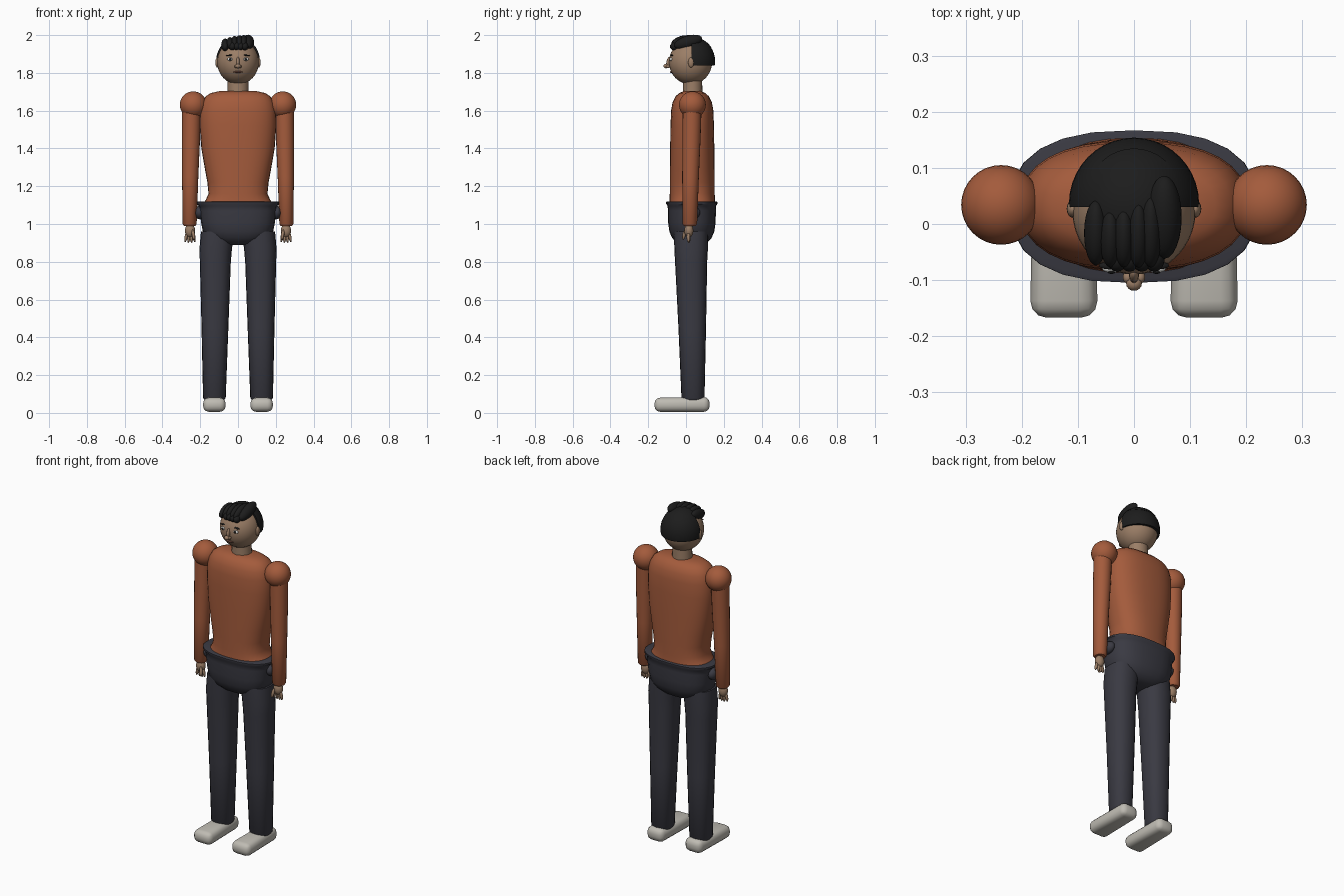
import bpy, bmesh, math
from mathutils import Matrix, Vector

if "Cube" in bpy.data.objects:
    bpy.data.objects.remove(bpy.data.objects["Cube"])


def material(name, rgb):
    m = bpy.data.materials.new(name)
    m.diffuse_color = (*rgb, 1)
    m.use_nodes = True
    m.node_tree.nodes["Principled BSDF"].inputs["Base Color"].default_value = m.diffuse_color
    return m


SHIRT = material("rust shirt", (0.37, 0.105, 0.045))
TROUSERS = material("charcoal trousers", (0.042, 0.042, 0.055))
SKIN = material("tan skin", (0.33, 0.21, 0.135))
HAIR = material("black hair", (0.012, 0.012, 0.012))
SHOE = material("pale grey shoe", (0.52, 0.5, 0.45))
WHITE = material("eye white", (0.75, 0.75, 0.72))
LIP = material("brown lip", (0.2, 0.085, 0.06))


def finish(bm, name, mat, angle=50):
    bmesh.ops.recalc_face_normals(bm, faces=bm.faces)
    me = bpy.data.meshes.new(name)
    bm.to_mesh(me)
    bm.free()
    me.materials.append(mat)
    ob = bpy.data.objects.new(name, me)
    bpy.context.collection.objects.link(ob)
    bpy.ops.object.select_all(action='DESELECT')
    ob.select_set(True)
    bpy.context.view_layer.objects.active = ob
    bpy.ops.object.shade_smooth_by_angle(angle=math.radians(angle))
    return ob


def loft(name, mat, sections, n=24, power=2.0):
    """Stack of superellipse rings: (z, rx, ry, cx, cy)."""
    bm = bmesh.new()
    rings = []
    for z, rx, ry, cx, cy in sections:
        ring = []
        for i in range(n):
            a = 2 * math.pi * i / n
            c, s = math.cos(a), math.sin(a)
            x = math.copysign(abs(c) ** (2 / power), c) * rx
            y = math.copysign(abs(s) ** (2 / power), s) * ry
            ring.append(bm.verts.new((cx + x, cy + y, z)))
        rings.append(ring)
    for a, b in zip(rings, rings[1:]):
        for i in range(n):
            j = (i + 1) % n
            bm.faces.new((a[i], a[j], b[j], b[i]))
    bm.faces.new(rings[0])
    bm.faces.new(rings[-1])
    return finish(bm, name, mat)


def ball(name, mat, loc, r, tilt=(0, 0), seg=24, cuts=()):
    """Ellipsoid, tilted about x and y, optionally trimmed by planes."""
    bm = bmesh.new()
    m = (Matrix.Translation(loc) @ Matrix.Rotation(tilt[0], 4, 'X')
         @ Matrix.Rotation(tilt[1], 4, 'Y') @ Matrix.Diagonal((*r, 1)))
    bmesh.ops.create_uvsphere(bm, u_segments=seg, v_segments=seg // 2, radius=1, matrix=m)
    for co, no in cuts:
        res = bmesh.ops.bisect_plane(bm, geom=bm.verts[:] + bm.edges[:] + bm.faces[:],
                                     plane_co=co, plane_no=Vector(no), clear_inner=True)
        edges = [e for e in res['geom_cut'] if isinstance(e, bmesh.types.BMEdge)]
        bmesh.ops.contextual_create(bm, geom=edges)
    return finish(bm, name, mat)


# Shirt body: narrow waist, flared hem, domed shoulders
body = [(1.10, .192, .122), (1.125, .172, .12), (1.16, .156, .119), (1.22, .162, .119),
        (1.29, .175, .118), (1.40, .194, .117), (1.52, .203, .115), (1.60, .201, .112),
        (1.645, .19, .104), (1.675, .172, .089), (1.693, .145, .07), (1.703, .10, .045)]
loft("shirt_body", SHIRT, [(z, a, b, 0, .033) for z, a, b in body], 32, 2.4)

# Hips with a flared waistband
hips = [(.888, .06, .05), (.90, .115, .08), (.925, .16, .104), (.96, .186, .119),
        (1.01, .196, .126), (1.07, .203, .127), (1.095, .207, .128), (1.107, .221, .136),
        (1.117, .22, .136), (1.12, .212, .129)]
loft("trouser_hips", TROUSERS, [(z, a, b, 0, .031) for z, a, b in hips], 24, 2.5)

for s, side in ((-1, "left"), (1, "right")):
    # Trouser leg
    loft(side + "_trouser_leg", TROUSERS,
         [(.065, .05, .05, s * .125, .037), (.08, .06, .061, s * .125, .037),
          (.45, .071, .073, s * .122, .033), (.80, .082, .085, s * .12, .027),
          (.87, .086, .089, s * .118, .027), (.96, .088, .09, s * .108, .027)], 20, 2.3)
    ball(side + "_pocket_bulge", TROUSERS, (s * .205, .03, 1.06), (.028, .045, .035))

    # Shoe: rounded block
    bm = bmesh.new()
    bmesh.ops.create_cube(bm, size=1, matrix=Matrix.Translation((s * .125, -.021, .045))
                          @ Matrix.Diagonal((.114, .292, .078, 1)))
    for v in bm.verts:
        v.co.x += (v.co.x - s * .125) * (.06 if v.co.y < 0 else -.05)
        if v.co.y < 0 and v.co.z > .04:
            v.co.z -= .004
    bmesh.ops.bevel(bm, geom=bm.edges[:], offset=.03, segments=3, profile=.5, affect='EDGES')
    finish(bm, side + "_shoe", SHOE)

    # Sleeve and ball shoulder
    loft(side + "_sleeve", SHIRT,
         [(.99, .03, .031, s * .256, .02), (1.0, .037, .039, s * .256, .02),
          (1.25, .043, .044, s * .253, .024), (1.45, .048, .048, s * .249, .029),
          (1.63, .05, .05, s * .246, .033)], 20)
    ball(side + "_shoulder", SHIRT, (s * .237, .034, 1.631), (.071, .071, .071), seg=32)

    # Hand: palm, four fingers and a thumb
    ball(side + "_palm", SKIN, (s * .254, .015, .965), (.027, .024, .036))
    for i in range(4):
        k = i - 1.5
        ball(f"{side}_finger_{i + 1}", SKIN,
             (s * (.254 + k * .014), .017 - abs(k) * .003, .928 + abs(k) * .003),
             (.0078, .0095, .03), (0, -s * k * .12), 12)
    ball(side + "_thumb", SKIN, (s * .236, -.01, .943), (.009, .009, .028), (-.2, s * .15), 12)

    # Ear, eye, brow, nostril
    ball(side + "_ear", SKIN, (s * .109, .027, 1.855), (.011, .016, .027), seg=16)
    ball(side + "_eye", WHITE, (s * .04, -.079, 1.872), (.017, .008, .009), seg=16)
    ball(side + "_pupil", HAIR, (s * .04, -.085, 1.872), (.0075, .004, .0075), seg=12)
    ball(side + "_brow", HAIR, (s * .042, -.074, 1.893), (.021, .007, .004), (0, s * .1), 12)
    ball(side + "_nostril", SKIN, (s * .011, -.095, 1.834), (.009, .011, .009), seg=12)

# Neck and head
loft("neck", SKIN, [(1.67, .056, .052, 0, .035), (1.735, .055, .051, 0, .035),
                    (1.79, .055, .051, 0, .035)])
ball("head", SKIN, (0, .024, 1.857), (.11, .114, .118), seg=40)
ball("nose_bridge", SKIN, (0, -.09, 1.857), (.009, .014, .029), (-.2, 0), 16)
ball("nose_tip", SKIN, (0, -.106, 1.836), (.014, .013, .012), seg=16)
ball("mouth", LIP, (0, -.078, 1.805), (.025, .008, .005), seg=16)

# Hair: crown cap, back cap and swept locks
ball("hair_crown", HAIR, (0, .035, 1.862), (.117, .121, .128), seg=40,
     cuts=[((0, .03, 1.955), (0, .2, 1))])
ball("hair_back", HAIR, (0, .036, 1.862), (.116, .118, .126), seg=40,
     cuts=[((0, .03, 1.86), (0, 1, 0)), ((0, .03, 1.838), (0, 0, 1))])
locks = [(.054, .012, 1.963, .031, .077, .034), (-.068, -.016, 1.948, .021, .06, .03),
         (-.042, -.026, 1.957, .019, .053, .03), (-.018, -.024, 1.963, .019, .055, .03),
         (.008, -.02, 1.966, .019, .06, .03), (.03, -.015, 1.966, .02, .065, .03)]
for i, (x, y, z, a, b, c) in enumerate(locks):
    ball(f"hair_lock_{i + 1}", HAIR, (x, y, z), (a, b, c), (.28, 0))
for i in range(4):
    ball(f"fringe_{i + 1}", HAIR, (-.03 + i * .022, -.061, 1.94), (.019, .024, .021), seg=16)
